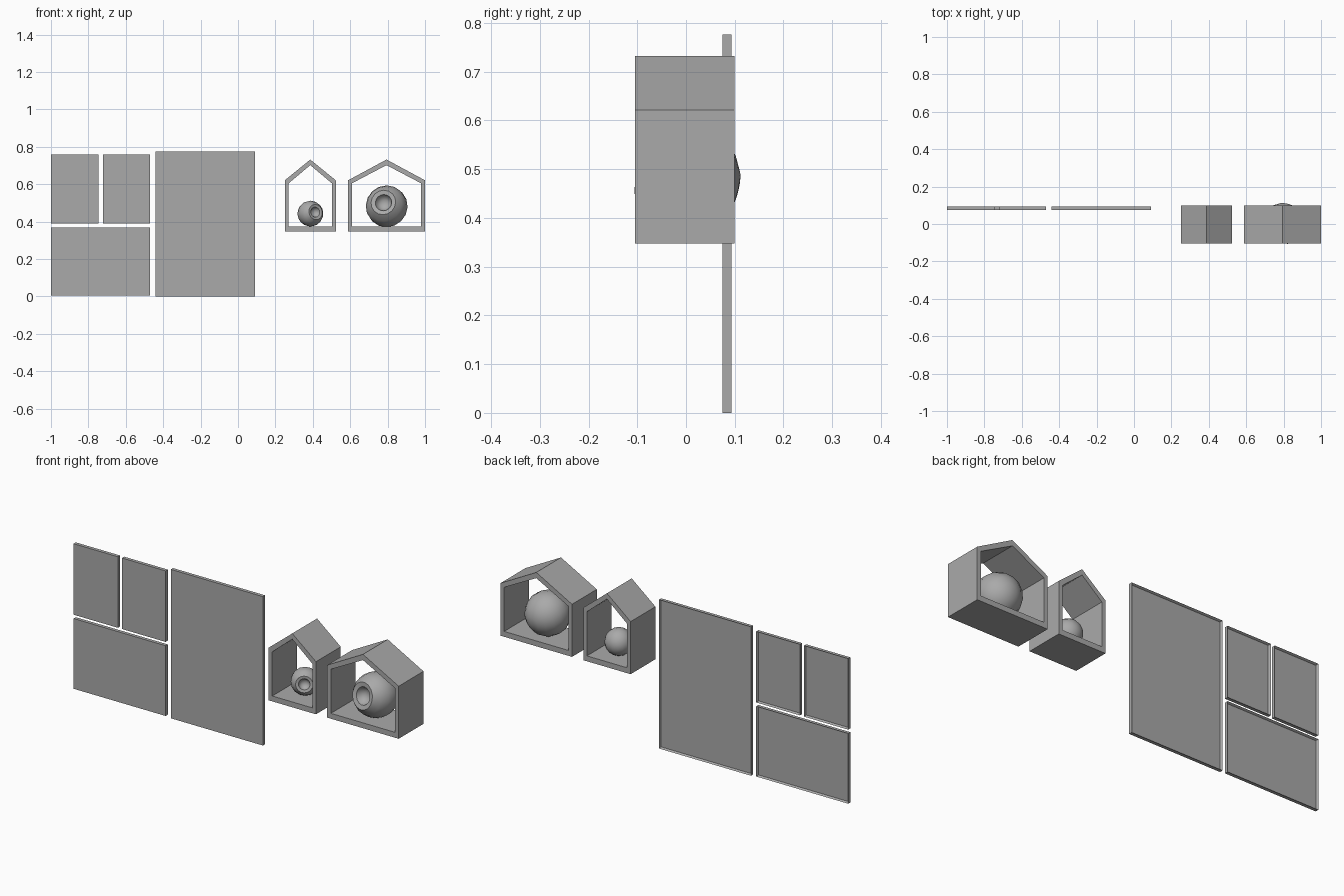
import bpy, bmesh, math
from mathutils import Vector

if "Cube" in bpy.data.objects:
    bpy.data.objects.remove(bpy.data.objects["Cube"], do_unlink=True)

GREY = (0.4, 0.4, 0.4, 1)
grey = bpy.data.materials.new("plain grey")
grey.use_nodes = True
grey.diffuse_color = GREY
grey.node_tree.nodes["Principled BSDF"].inputs["Base Color"].default_value = GREY


def make(name, bm):
    """Turn a bmesh into a named grey object."""
    bmesh.ops.recalc_face_normals(bm, faces=bm.faces)
    mesh = bpy.data.meshes.new(name)
    bm.to_mesh(mesh)
    bm.free()
    mesh.materials.append(grey)
    ob = bpy.data.objects.new(name, mesh)
    bpy.context.collection.objects.link(ob)
    return ob


def panel(name, x0, x1, z0, z1, front=0.075, back=0.093):
    """Flat board with a thin raised rim around its back."""
    bm = bmesh.new()
    bmesh.ops.create_cube(bm, size=1)
    for v in bm.verts:
        v.co = (x1 if v.co.x > 0 else x0, back if v.co.y > 0 else front,
                z1 if v.co.z > 0 else z0)
    bm.normal_update()
    rear = max(bm.faces, key=lambda f: f.normal.y)
    bmesh.ops.inset_region(bm, faces=[rear], thickness=0.008)
    bmesh.ops.translate(bm, verts=rear.verts, vec=(0, -0.011, 0))
    return make(name, bm)


def gable(x0, x1, base, eave, peak):
    return [(x0, base), (x1, base), (x1, eave), ((x0 + x1) / 2, peak), (x0, eave)]


def house(name, x0, x1, wall=0.021, front=-0.105, back=0.099):
    """Open-ended gabled tube: matching outer and inner outlines."""
    outer = gable(x0, x1, 0.347, 0.621, 0.732)
    inner = gable(x0 + wall, x1 - wall, 0.375, 0.605, 0.702)
    bm = bmesh.new()
    loops = [[bm.verts.new((x, y, z)) for x, z in outline]
             for outline, y in ((outer, front), (outer, back), (inner, back), (inner, front))]
    n = len(outer)
    for a, b in zip(loops, loops[1:] + loops[:1]):
        for i in range(n):
            j = (i + 1) % n
            bm.faces.new((a[i], a[j], b[j], b[i]))
    return make(name, bm)


def nest_ball(name, centre, radius, facing, sides=16):
    """Ball with a dished opening, lathed about z and turned to its facing."""
    rim = math.radians(37)
    outside = [(math.sin(a), math.cos(a)) for a in
               (math.pi + (rim - math.pi) * i / 7 for i in range(8))]
    lip = [(0.40, 0.76)]
    bowl = [(0.34, 0.58), (0.2, 0.46), (0, 0.42)]
    bm = bmesh.new()
    verts = [bm.verts.new((r * radius, 0, h * radius)) for r, h in outside + lip + bowl]
    edges = [bm.edges.new(pair) for pair in zip(verts, verts[1:])]
    bmesh.ops.spin(bm, geom=verts + edges, cent=(0, 0, 0), axis=(0, 0, 1),
                   angle=math.tau, steps=sides, use_merge=True)
    bmesh.ops.remove_doubles(bm, verts=bm.verts, dist=0.0005)
    ob = make(name, bm)
    ob.location = centre
    ob.rotation_euler = Vector(facing).to_track_quat('Z', 'Y').to_euler()
    bpy.ops.object.select_all(action='DESELECT')
    ob.select_set(True)
    bpy.context.view_layer.objects.active = ob
    bpy.ops.object.shade_smooth_by_angle(angle=math.radians(35))
    return ob


# Wall boards
panel("upper_outer_panel", -1.0, -0.745, 0.39, 0.76)
panel("upper_inner_panel", -0.722, -0.47, 0.39, 0.76)
panel("lower_panel", -1.0, -0.47, 0.004, 0.37)
panel("tall_panel", -0.44, 0.091, 0, 0.776)

# House shelves with their round nests
house("narrow_house", 0.25, 0.523)
house("wide_house", 0.588, 1.0)
nest_ball("small_nest", (0.387, 0, 0.443), 0.069, (0.5, -0.85, 0.15))
nest_ball("large_nest", (0.795, 0, 0.482), 0.112, (-0.2, -0.95, 0.23))
